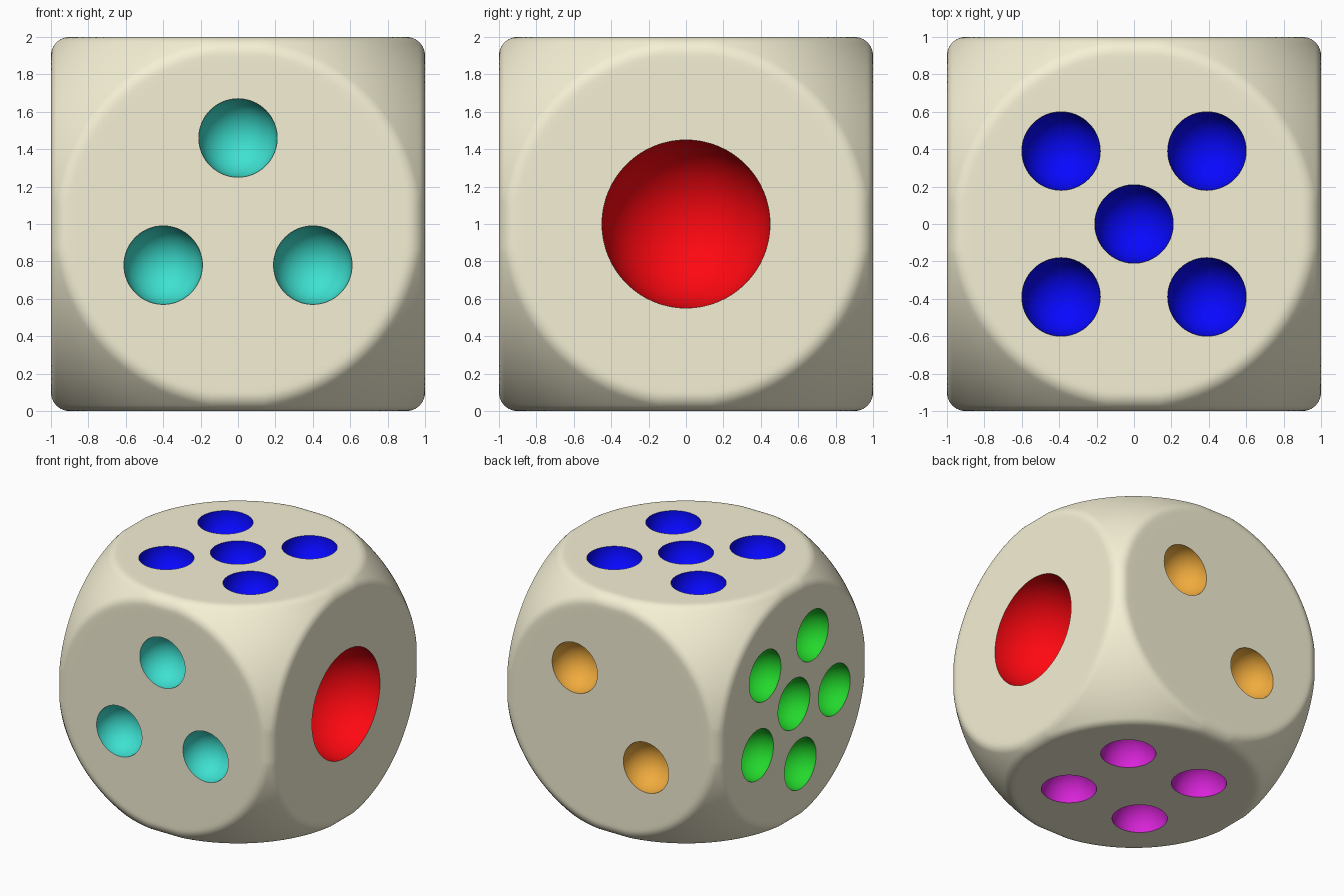
import bpy, bmesh, math
from mathutils import Matrix, Vector

if "Cube" in bpy.data.objects:
    bpy.data.objects.remove(bpy.data.objects["Cube"])

FILLET = 0.1            # rounding radius of every edge
CORE = 1 - FILLET       # half size of the core box
BALL = 1.28             # radius of the ball that trims the core corners
PIP = 0.21
COLOURS = [("ivory", (245, 240, 212)), ("turquoise", (64, 224, 208)),
           ("red", (255, 16, 24)), ("blue", (16, 16, 255)),
           ("orange", (240, 170, 64)), ("green", (40, 215, 48)),
           ("magenta", (215, 40, 215))]


def material(name, rgb):
    mat = bpy.data.materials.new(name)
    mat.diffuse_color = [(c / 255) ** 2.2 for c in rgb] + [1]
    mat.use_nodes = True
    mat.node_tree.nodes["Principled BSDF"].inputs["Base Color"].default_value = mat.diffuse_color
    return mat


MATS = [material(n, c) for n, c in COLOURS]


def make_object(name, bm):
    mesh = bpy.data.meshes.new(name)
    bm.to_mesh(mesh)
    bm.free()
    for m in MATS:
        mesh.materials.append(m)
    obj = bpy.data.objects.new(name, mesh)
    bpy.context.collection.objects.link(obj)
    return obj


def clamp(p):
    return Vector([max(-CORE, min(CORE, c)) for c in p])


def core_point(p):
    """Closest point to p on the box trimmed by the ball."""
    c = clamp(p)
    if c.length > BALL:
        lo, hi = 0.0, 1.0
        for _ in range(26):
            mid = (lo + hi) / 2
            if clamp(p * mid).length > BALL:
                hi = mid
            else:
                lo = mid
        c = clamp(p * lo)
    return c


# Body: dense cube wrapped onto the rounded, ball-trimmed box
bm = bmesh.new()
bmesh.ops.create_cube(bm, size=2.3)
bmesh.ops.subdivide_edges(bm, edges=bm.edges[:], cuts=63, use_grid_fill=True)
for v in bm.verts:
    c = core_point(v.co)
    v.co = c + (v.co - c).normalized() * FILLET + Vector((0, 0, 1))
die = make_object("die_body", bm)

# Pip centres per face, each pip being half a ball sunk into the face
S = 0.39
faces = [
    # front: three
    (1, (0, -1, 0), PIP, [(0, -1, 1.46), (-0.4, -1, 0.78), (0.4, -1, 0.78)]),
    # right: one large
    (2, (1, 0, 0), 0.45, [(1, 0, 1)]),
    # top: five
    (3, (0, 0, 1), PIP, [(0, 0, 2)] + [(x, y, 2) for x in (-S, S) for y in (-S, S)]),
    # back: two on the diagonal
    (4, (0, 1, 0), PIP, [(0.33, 1, 1.33), (-0.33, 1, 0.67)]),
    # left: ring of five around one
    (5, (-1, 0, 0), PIP, [(-1, 0, 1)] + [
        (-1, -0.54 * math.cos(a), 1 + 0.54 * math.sin(a))
        for a in [math.radians(63 + 72 * i) for i in range(5)]]),
    # bottom: four
    (6, (0, 0, -1), PIP, [(x, y, 0) for x in (-0.35, 0.35) for y in (-0.35, 0.35)]),
]

# Pip cutter
bm = bmesh.new()
for index, normal, radius, centres in faces:
    turn = Vector(normal).to_track_quat('Z', 'Y').to_matrix().to_4x4()
    for centre in centres:
        made = bmesh.ops.create_uvsphere(
            bm, u_segments=64, v_segments=33, radius=radius,
            matrix=Matrix.Translation(centre) @ turn)
        for v in made["verts"]:
            for f in v.link_faces:
                f.material_index = index
cutter = make_object("pip_cutter", bm)
cutter.hide_render = True

# Carve the pips and smooth everything but their rims
mod = die.modifiers.new("pips", 'BOOLEAN')
mod.operation = 'DIFFERENCE'
mod.solver = 'EXACT'
mod.object = cutter
bpy.context.view_layer.objects.active = die
die.select_set(True)
bpy.ops.object.modifier_apply(modifier=mod.name)
bpy.data.objects.remove(cutter)
bpy.ops.object.shade_smooth_by_angle(angle=math.radians(35))
